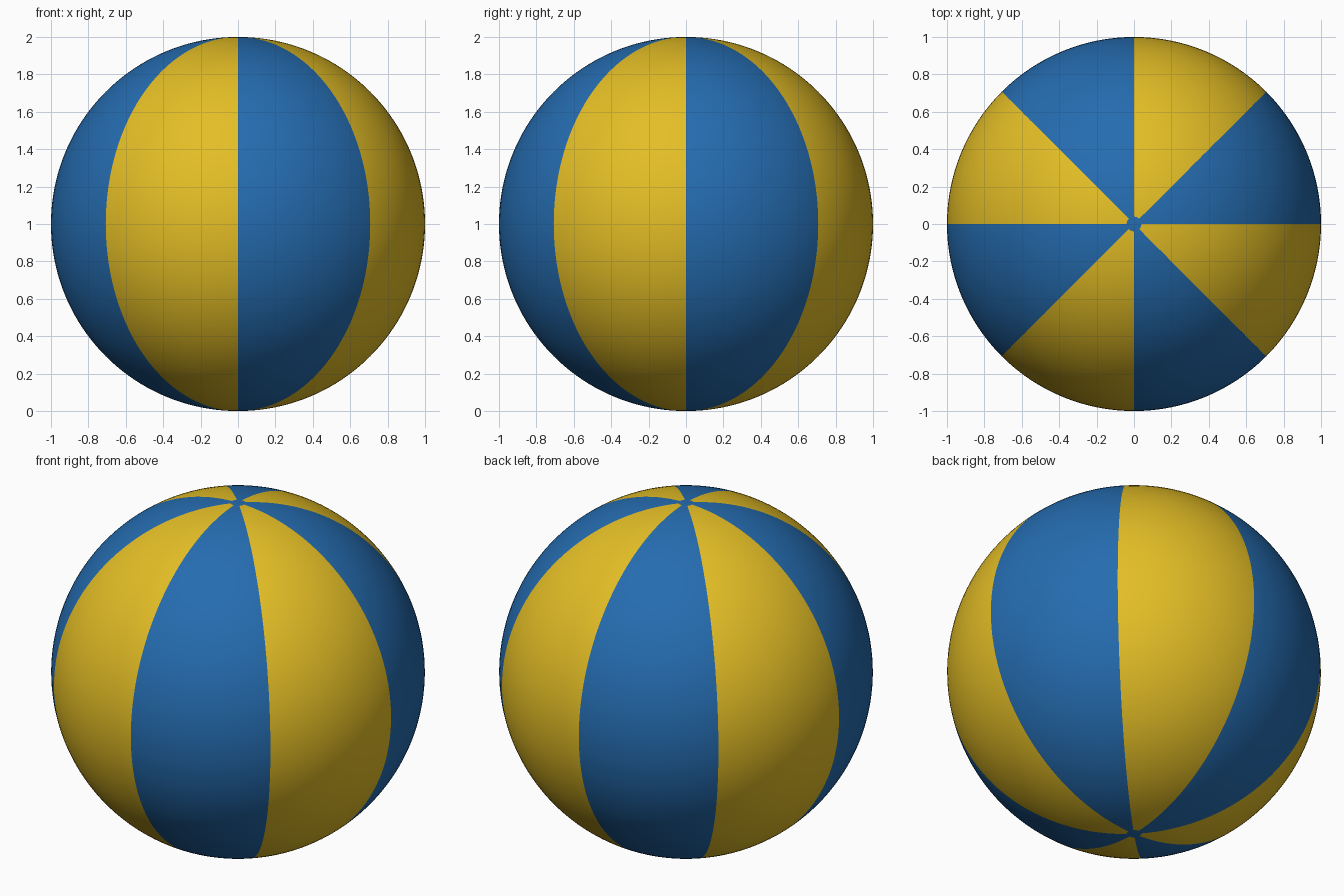
import bpy, bmesh, math

if "Cube" in bpy.data.objects:
    bpy.data.objects.remove(bpy.data.objects["Cube"])


def material(name, color):
    m = bpy.data.materials.new(name)
    m.diffuse_color = (*color, 1.0)
    m.use_nodes = True
    m.node_tree.nodes["Principled BSDF"].inputs["Base Color"].default_value = m.diffuse_color
    return m


# Ball: smooth sphere resting on the ground
mesh = bpy.data.meshes.new("beach_ball")
ball = bpy.data.objects.new("beach_ball", mesh)
bpy.context.collection.objects.link(ball)
mesh.materials.append(material("blue", (0.018, 0.150, 0.434)))
mesh.materials.append(material("yellow", (0.775, 0.515, 0.019)))

bm = bmesh.new()
bmesh.ops.create_uvsphere(bm, u_segments=128, v_segments=80, radius=1.0)

# Eight alternating panels, with a small blue button at each pole
for f in bm.faces:
    f.smooth = True
    c = f.calc_center_median()
    panel = int((math.atan2(c.y, c.x) % math.tau) / (math.tau / 8))
    f.material_index = panel % 2 if math.hypot(c.x, c.y) > 0.035 else 0

bmesh.ops.translate(bm, verts=bm.verts, vec=(0, 0, 1))
bm.to_mesh(mesh)
bm.free()
